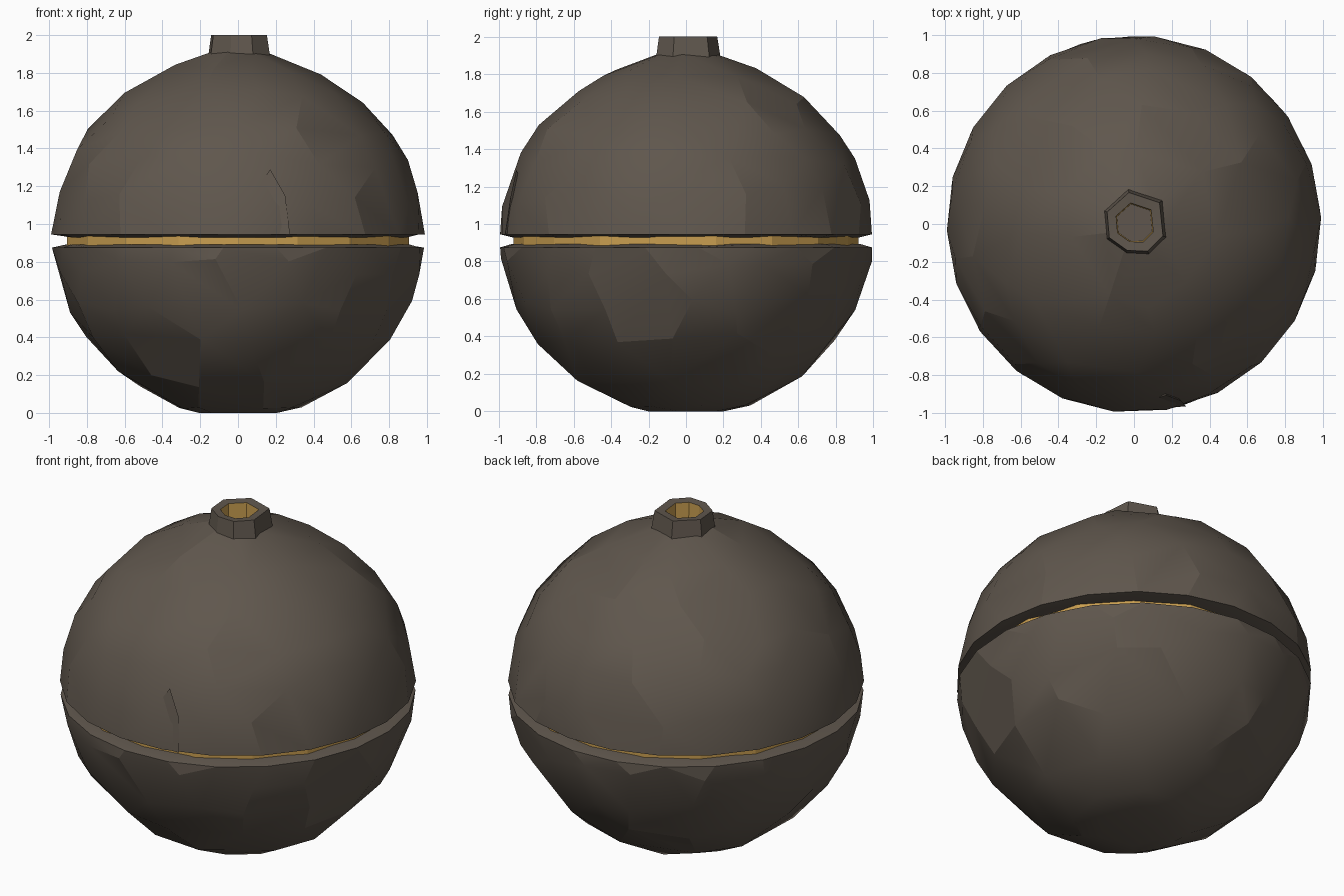
import bpy, bmesh, math, random
from mathutils import Vector

if "Cube" in bpy.data.objects:
    bpy.data.objects.remove(bpy.data.objects["Cube"])

random.seed(7)


def material(name, rgb):
    m = bpy.data.materials.new(name)
    m.diffuse_color = (*rgb, 1)
    m.use_nodes = True
    m.node_tree.nodes["Principled BSDF"].inputs["Base Color"].default_value = m.diffuse_color
    return m


BROWN = material("dark brown shell", (0.115, 0.094, 0.074))
GOLD = material("gold lining", (0.58, 0.34, 0.08))


def finish(bm, name, mats, angle):
    bmesh.ops.recalc_face_normals(bm, faces=bm.faces)
    me = bpy.data.meshes.new(name)
    bm.to_mesh(me)
    bm.free()
    ob = bpy.data.objects.new(name, me)
    bpy.context.collection.objects.link(ob)
    for m in mats:
        me.materials.append(m)
    bpy.ops.object.select_all(action='DESELECT')
    ob.select_set(True)
    bpy.context.view_layer.objects.active = ob
    bpy.ops.object.shade_smooth_by_angle(angle=math.radians(angle))
    return ob


def hull(bm):
    res = bmesh.ops.convex_hull(bm, input=bm.verts)
    junk = {e for e in res["geom_interior"] + res["geom_unused"]
            if isinstance(e, bmesh.types.BMVert)}
    bmesh.ops.delete(bm, geom=list(junk), context='VERTS')


def chiselled_shell(name, rings, open_top):
    """Irregular facets: jittered profile rings wrapped in a convex hull."""
    bm = bmesh.new()
    last = len(rings) - 1
    for i, (r, z, n) in enumerate(rings):
        phase = random.random() * 6.28
        if i == 1:
            phase = prev_phase          # keep the lip rings aligned
        prev_phase = phase
        for k in range(n):
            loose = 2 <= i < last
            a = phase + math.tau * (k + (random.uniform(-.28, .28) if loose else 0)) / n
            rr, zz = r, z
            if loose:
                t = random.uniform(-.3, .3)
                r2, z2, _ = rings[i + (1 if t > 0 else -1)]
                rr += (r2 - r) * abs(t) + 0.008
                zz += (z2 - z) * abs(t)
            bm.verts.new((rr * math.cos(a), 1.008 * rr * math.sin(a), zz))
    hull(bm)
    if open_top:
        top = [f for f in bm.faces if min(v.co.z for v in f.verts) > 1.895]
        bmesh.ops.delete(bm, geom=top, context='FACES')
    bmesh.ops.dissolve_limit(bm, angle_limit=math.radians(5),
                             verts=bm.verts, edges=bm.edges)
    finish(bm, name, [BROWN], 17)


# Two shell halves separated by a narrow gap
chiselled_shell("upper_shell", [
    (.92, .928, 22), (.99, .945, 22), (.96, 1.15, 18), (.895, 1.34, 17),
    (.78, 1.52, 15), (.61, 1.685, 12), (.38, 1.825, 9), (.15, 1.91, 7)], True)
chiselled_shell("lower_shell", [
    (.93, .892, 22), (.987, .875, 22), (.975, .79, 18), (.91, .58, 16),
    (.79, .37, 14), (.58, .16, 11), (.34, .03, 8), (.21, 0, 6)], False)

# Gold band showing in the gap
bm = bmesh.new()
bmesh.ops.create_cone(bm, segments=18, radius1=.92, radius2=.92, depth=.08, cap_ends=True)
for v in bm.verts:
    v.co.z += .91
finish(bm, "gold_core_band", [GOLD], 17)

# Seven-sided neck with a gold-lined hole
outer = [(-.03, .185), (.15, .125), (.17, -.07), (.08, -.16),
         (-.04, -.155), (-.145, -.08), (-.158, .07)]
bm = bmesh.new()
loops = []
for s, z in ((1, 1.885), (.9, 2.0), (.6, 1.995), (.57, 1.84)):
    loops.append([bm.verts.new((x * s, y * s, z)) for x, y in outer])
for j in range(3):
    for k in range(7):
        f = bm.faces.new((loops[j][k], loops[j][k - 1],
                          loops[j + 1][k - 1], loops[j + 1][k]))
        f.material_index = 1 if j == 2 else 0
bm.faces.new(loops[3])
finish(bm, "neck", [BROWN, GOLD], 20)

# Small raised chip beside the crack on the front
bm = bmesh.new()
for p in ((.17, -.905, 1.29), (.275, -.965, .945), (.25, -.935, 1.15),
          (-.05, -.98, .95), (.1, -.8, 1.0)):
    bm.verts.new(Vector(p))
hull(bm)
finish(bm, "front_crack_chip", [BROWN], 17)
